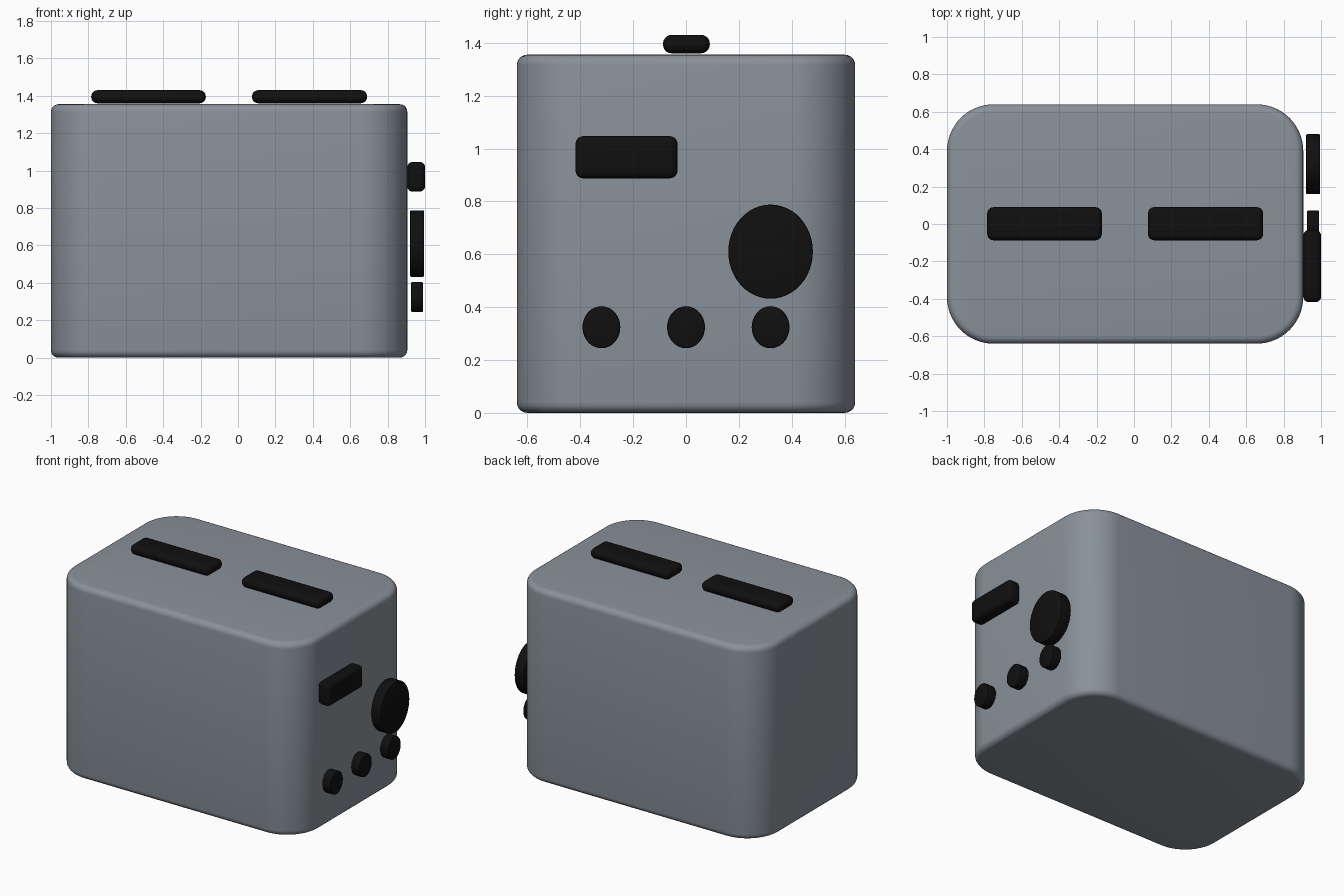
import bpy
import bmesh
import math
from mathutils import Matrix, Vector

cube = bpy.data.objects.get("Cube")
if cube:
    bpy.data.objects.remove(cube, do_unlink=True)


def make_material(name, color):
    mat = bpy.data.materials.new(name)
    mat.use_nodes = True
    mat.diffuse_color = color
    mat.node_tree.nodes["Principled BSDF"].inputs["Base Color"].default_value = color
    return mat


GREY = make_material("slate grey", (0.25, 0.285, 0.32, 1))
BLACK = make_material("black", (0.005, 0.005, 0.005, 1))


def finish(name, bm, mat):
    bmesh.ops.recalc_face_normals(bm, faces=bm.faces)
    mesh = bpy.data.meshes.new(name)
    bm.to_mesh(mesh)
    bm.free()
    mesh.materials.append(mat)
    obj = bpy.data.objects.new(name, mesh)
    bpy.context.collection.objects.link(obj)
    bpy.ops.object.select_all(action="DESELECT")
    obj.select_set(True)
    bpy.context.view_layer.objects.active = obj
    bpy.ops.object.shade_smooth_by_angle(angle=math.radians(35))
    return obj


def box(lo, hi):
    lo, hi = Vector(lo), Vector(hi)
    bm = bmesh.new()
    matrix = Matrix.Translation((lo + hi) / 2) @ Matrix.Diagonal((*(hi - lo), 1))
    bmesh.ops.create_cube(bm, size=1, matrix=matrix)
    return bm


def bevel(bm, edges, radius, segments):
    bmesh.ops.bevel(bm, geom=edges, offset=radius, segments=segments,
                    profile=0.5, affect="EDGES", clamp_overlap=True)


def rounded_box(name, lo, hi, radius, mat):
    bm = box(lo, hi)
    bevel(bm, bm.edges[:], radius, 5)
    return finish(name, bm, mat)


def dial(name, y, z, width, height, x0, x1):
    # Slightly oval disc facing the control side
    bm = bmesh.new()
    matrix = (Matrix.Translation(((x0 + x1) / 2, y, z))
              @ Matrix.Diagonal((1, width / 2, height / 2, 1))
              @ Matrix.Rotation(math.pi / 2, 4, "Y"))
    bmesh.ops.create_cone(bm, cap_ends=True, segments=48, radius1=1, radius2=1,
                          depth=x1 - x0, matrix=matrix)
    rims = [e for e in bm.edges if abs(e.verts[0].co.x - e.verts[1].co.x) < 1e-5]
    bevel(bm, rims, 0.006, 2)
    return finish(name, bm, BLACK)


# Body: wide vertical corners, then softened top and bottom rims
bm = box((-1, -0.64, 0), (0.905, 0.64, 1.355))
upright = [e for e in bm.edges if abs(e.verts[0].co.z - e.verts[1].co.z) > 1]
bevel(bm, upright, 0.25, 14)
rims = [e for e in bm.edges if abs(e.verts[0].co.z - e.verts[1].co.z) < 1e-5]
bevel(bm, rims, 0.04, 5)
finish("body", bm, GREY)

# Two bread slots on the top
for side, x0, x1 in (("right", -0.785, -0.172), ("left", 0.075, 0.69)):
    rounded_box(side + "_slot", (x0, -0.087, 1.36), (x1, 0.09, 1.43), 0.033, BLACK)

# Lever, timer dial and buttons on the control side
rounded_box("lever", (0.905, -0.418, 0.887), (1, -0.032, 1.047), 0.03, BLACK)
dial("timer_dial", 0.32, 0.61, 0.32, 0.356, 0.92, 0.995)
for i, y in enumerate((-0.32, 0, 0.32)):
    dial(f"button_{i + 1}", y, 0.324, 0.143, 0.159, 0.925, 0.99)
